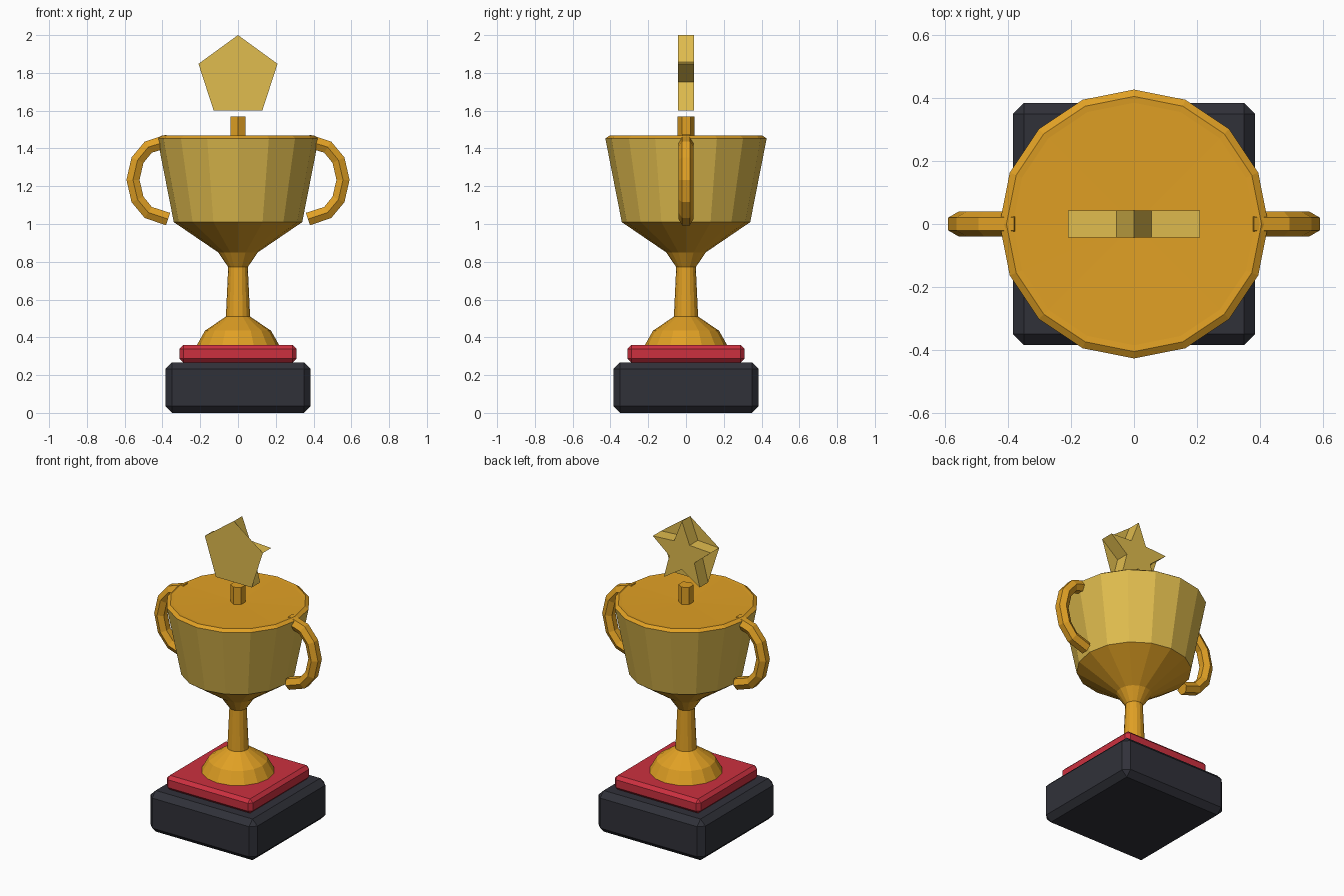
import bpy, bmesh, math
from mathutils import Vector

if "Cube" in bpy.data.objects:
    bpy.data.objects.remove(bpy.data.objects["Cube"])


def material(name, rgb):
    lin = [c / 255 for c in rgb]
    lin = [c / 12.92 if c <= 0.04045 else ((c + 0.055) / 1.055) ** 2.4 for c in lin]
    m = bpy.data.materials.new(name)
    m.diffuse_color = (*lin, 1)
    m.use_nodes = True
    m.node_tree.nodes["Principled BSDF"].inputs["Base Color"].default_value = m.diffuse_color
    return m


GOLD = material("deep_gold", (224, 160, 36))
PALE = material("pale_gold", (224, 188, 78))
RED = material("red", (204, 48, 63))
BLACK = material("charcoal", (48, 49, 57))


def finish(name, bm, *mats, recalc=True):
    if recalc:
        bmesh.ops.recalc_face_normals(bm, faces=bm.faces)
    me = bpy.data.meshes.new(name)
    bm.to_mesh(me)
    bm.free()
    for m in mats:
        me.materials.append(m)
    ob = bpy.data.objects.new(name, me)
    bpy.context.collection.objects.link(ob)
    return ob


def slab(name, half, z0, z1, bevel, mat):
    bm = bmesh.new()
    bmesh.ops.create_cube(bm, size=1)
    for v in bm.verts:
        v.co = (v.co.x * 2 * half, v.co.y * 2 * half, z0 + (v.co.z + 0.5) * (z1 - z0))
    bmesh.ops.bevel(bm, geom=bm.edges[:], offset=bevel, segments=1, affect='EDGES')
    return finish(name, bm, mat)


def skin(bm, rings):
    """Bridge matching rings of points and cap both ends."""
    rings = [[bm.verts.new(p) for p in r] for r in rings]
    n = len(rings[0])
    for a, b in zip(rings, rings[1:]):
        for i in range(n):
            j = (i + 1) % n
            bm.faces.new((a[i], a[j], b[j], b[i]))
    bm.faces.new(rings[0][::-1])
    bm.faces.new(rings[-1])


def circle(r, z, n, turn=0):
    return [(r * math.cos(turn + math.tau * i / n), r * math.sin(turn + math.tau * i / n), z)
            for i in range(n)]


# Plinth
slab("base", 0.385, 0, 0.268, 0.036, BLACK)
slab("red_plate", 0.31, 0.267, 0.36, 0.021, RED)

# Foot, stem and bowl as one turned profile, with paler bowl walls
profile = [(0.218, 0.358), (0.175, 0.435), (0.064, 0.51), (0.052, 0.772), (0.105, 0.85),
           (0.34, 1.01), (0.427, 1.453), (0.405, 1.468), (0.385, 1.466), (0.01, 1.458)]
bm = bmesh.new()
skin(bm, [circle(r, z, 16) for r, z in profile])
for f in bm.faces:
    f.material_index = int(1.1 < f.calc_center_median().z < 1.4)
finish("cup", bm, GOLD, PALE)

# Star post
bm = bmesh.new()
skin(bm, [circle(0.045, z, 6, math.pi / 2) for z in (1.44, 1.57)])
finish("star_post", bm, GOLD)

# Handles: hexagonal section swept along an arc
path = [Vector((x, 0, z)) for x, z in ((0.37, 1.44), (0.475, 1.407), (0.532, 1.338), (0.556, 1.234),
                                       (0.532, 1.13), (0.475, 1.061), (0.37, 1.026))]
for side, label in ((1, "right"), (-1, "left")):
    rings = []
    for i, p in enumerate(path):
        t = (path[min(i + 1, len(path) - 1)] - path[max(i - 1, 0)]).normalized()
        out = Vector((-t.z, 0, t.x))
        ring = []
        for k in range(6):
            a = math.tau * k / 6
            q = p + out * 0.04 * math.sin(a) + Vector((0, 0.04 * math.cos(a), 0))
            ring.append((q.x * side, q.y, q.z))
        rings.append(ring)
    bm = bmesh.new()
    skin(bm, rings)
    finish(label + "_handle", bm, GOLD)

# Star: star-shaped back and sides, closed by a pentagon at the front
bm = bmesh.new()
front, back = [], []
for i in range(10):
    r = 0.095 if i % 2 else 0.22
    a = math.tau * i / 10
    x, z = r * math.sin(a), 1.78 + r * math.cos(a)
    front.append(bm.verts.new((x, -0.043, z)))
    back.append(bm.verts.new((x, 0.043, z)))
for i in range(10):
    j = (i + 1) % 10
    bm.faces.new((front[i], back[i], back[j], front[j]))
hub = bm.verts.new((0, 0.043, 1.78))
for i in range(10):
    bm.faces.new((back[(i + 1) % 10], back[i], hub))
bm.faces.new(front[::2])
finish("star", bm, PALE, recalc=False)
